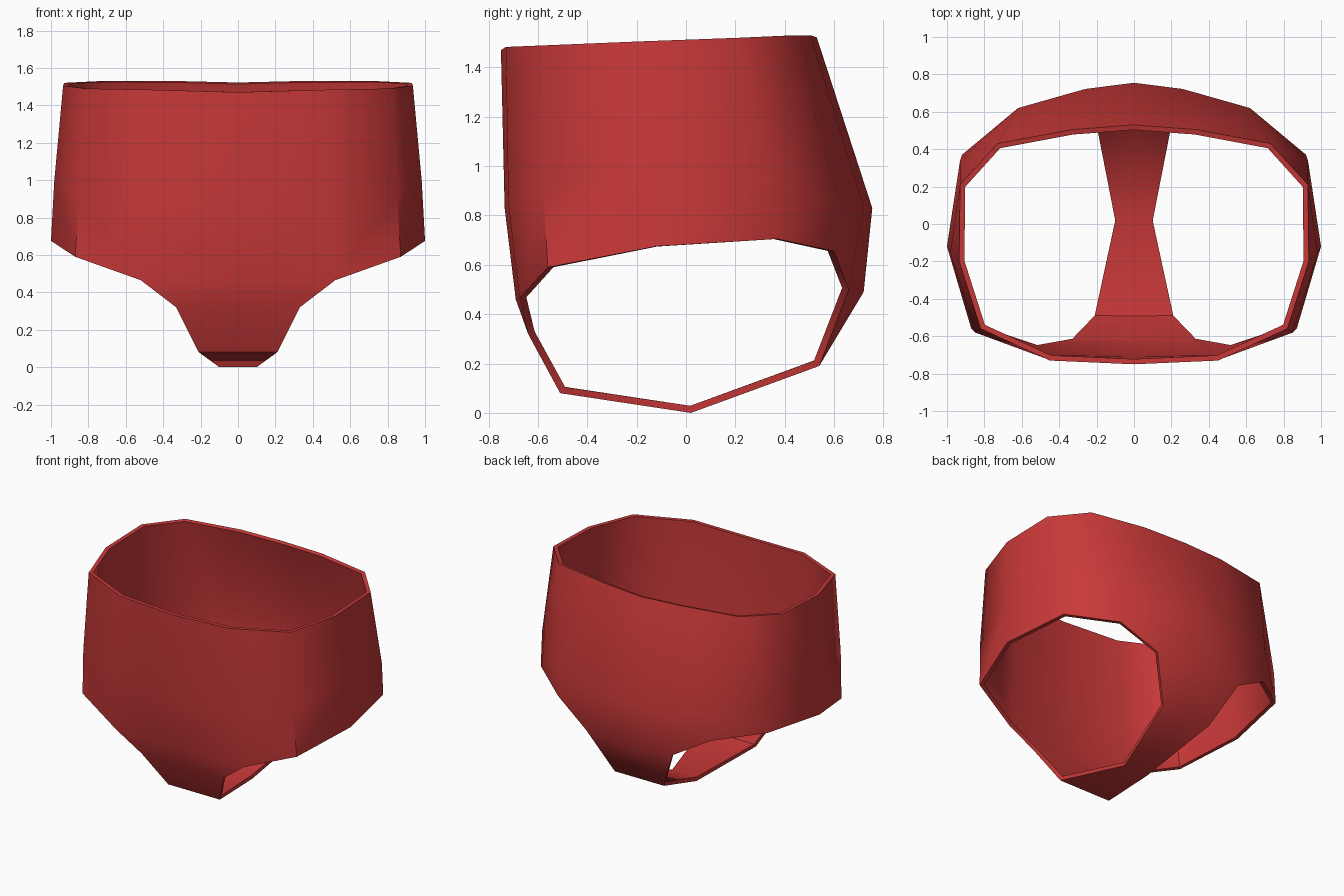
import bpy, bmesh, math

if "Cube" in bpy.data.objects:
    bpy.data.objects.remove(bpy.data.objects["Cube"])

red = bpy.data.materials.new("red cloth")
red.diffuse_color = (0.58, 0.04, 0.04, 1)
red.use_nodes = True
red.node_tree.nodes["Principled BSDF"].inputs["Base Color"].default_value = red.diffuse_color

# Half rings, front centre round the right side to back centre
waist = [(0, -.75, 1.47), (.45, -.73, 1.483), (.82, -.56, 1.49), (.935, -.2, 1.505),
         (.93, .21, 1.52), (.73, .43, 1.53), (.33, .505, 1.53), (0, .53, 1.522)]
hips = [(0, -.735, .83), (.47, -.72, .85), (.85, -.58, .92), (.982, -.15, 1.0),
        (.93, .34, .95), (.62, .62, .86), (.26, .722, .83), (0, .755, .83)]
legs = [(0, -.69, .46), (.52, -.675, .465), (.87, -.56, .59), (1.0, -.12, .675),
        (.92, .37, .705), (.62, .60, .655), (.35, .66, .50), (0, .72, .49)]
# Crotch strip rows: half width, y, z, from front to back
strip = [(.33, -.64, .32), (.21, -.51, .08), (.10, .02, 0), (.20, .54, .19)]

bm = bmesh.new()
rings = [[bm.verts.new(p) for p in ring] for ring in (waist, hips, legs)]

# Body panel
for up, low in zip(rings, rings[1:]):
    for j in range(len(up) - 1):
        bm.faces.new((low[j], low[j + 1], up[j + 1], up[j]))

# Crotch strip between front and back
edge = rings[2]
rows = [(edge[0], edge[1])]
rows += [(bm.verts.new((0, y, z)), bm.verts.new((w, y, z))) for w, y, z in strip]
rows.append((edge[7], edge[6]))
for (c0, e0), (c1, e1) in zip(rows, rows[1:]):
    bm.faces.new((c1, e1, e0, c0))

mesh = bpy.data.meshes.new("briefs")
bm.to_mesh(mesh)
bm.free()
mesh.materials.append(red)
briefs = bpy.data.objects.new("briefs", mesh)
bpy.context.collection.objects.link(briefs)

# Mirror the half and give the cloth thickness
mirror = briefs.modifiers.new("mirror", 'MIRROR')
mirror.use_clip = True
solid = briefs.modifiers.new("thickness", 'SOLIDIFY')
solid.thickness = 0.028
solid.offset = -1
solid.use_even_offset = True

bpy.context.view_layer.objects.active = briefs
briefs.select_set(True)
bpy.ops.object.convert(target='MESH')
bpy.ops.object.shade_smooth_by_angle(angle=math.radians(50))
